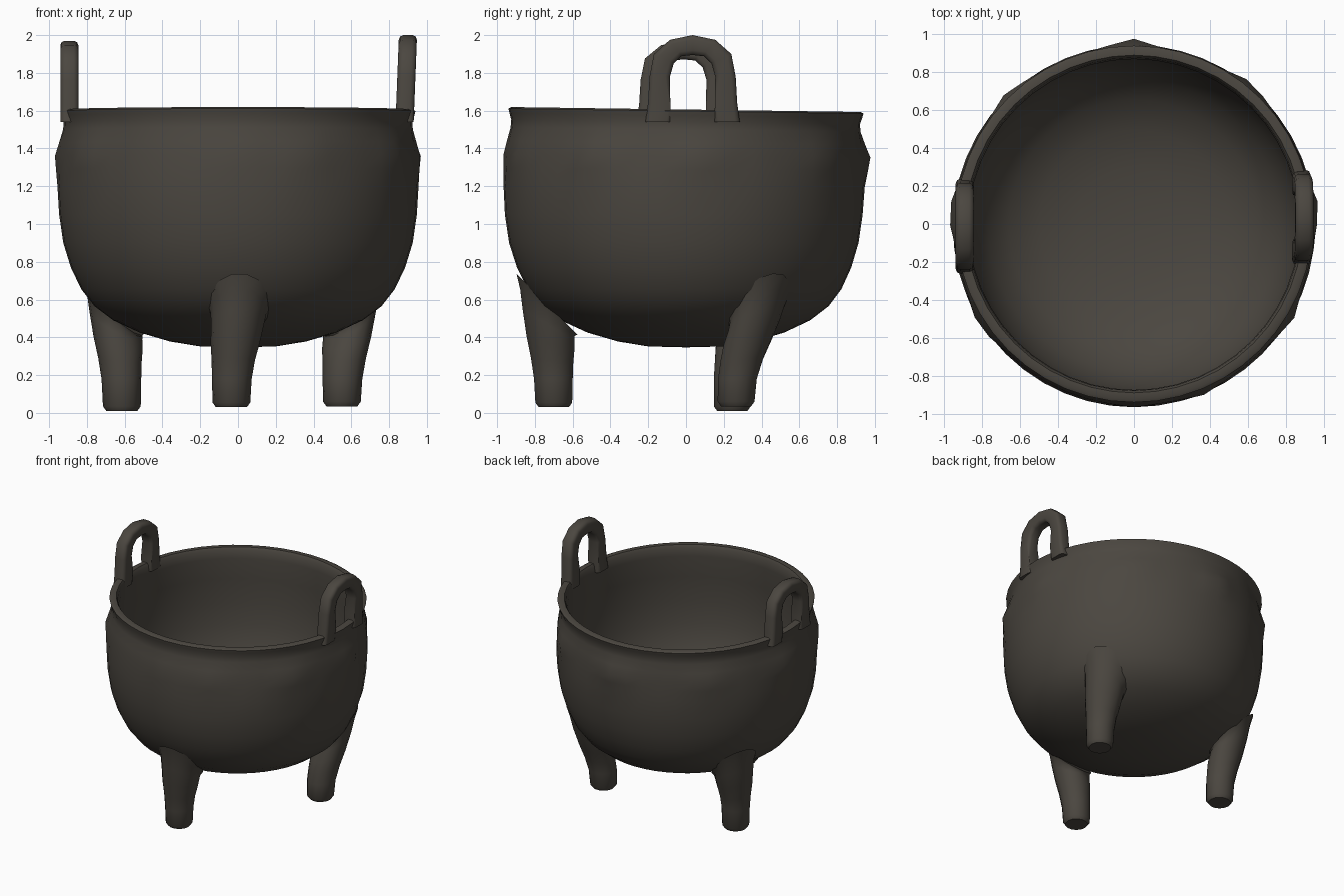
import bpy, bmesh, math
from mathutils import Vector

if "Cube" in bpy.data.objects:
    bpy.data.objects.remove(bpy.data.objects["Cube"])

bronze = bpy.data.materials.new("dark bronze")
bronze.diffuse_color = (0.07, 0.062, 0.051, 1)
bronze.use_nodes = True
bronze.node_tree.nodes["Principled BSDF"].inputs["Base Color"].default_value = bronze.diffuse_color


def finish(bm, name, angle=50):
    bmesh.ops.recalc_face_normals(bm, faces=bm.faces)
    me = bpy.data.meshes.new(name)
    bm.to_mesh(me)
    bm.free()
    me.materials.append(bronze)
    ob = bpy.data.objects.new(name, me)
    bpy.context.collection.objects.link(ob)
    bpy.ops.object.select_all(action='DESELECT')
    ob.select_set(True)
    bpy.context.view_layer.objects.active = ob
    bpy.ops.object.shade_smooth_by_angle(angle=math.radians(angle))
    return ob


def skin(bm, rings, closed=True):
    # join neighbouring rings of vertices with quads
    n = len(rings[0])
    for a, b in zip(rings, rings[1:]):
        for i in range(n):
            j = (i + 1) % n
            bm.faces.new((a[i], a[j], b[j], b[i]))


# Bowl: one lathed profile, outside up over the lip and down the inside
outer = [(0.2, 0.352), (0.36, 0.378), (0.52, 0.425), (0.66, 0.49), (0.76, 0.565),
         (0.83, 0.655), (0.885, 0.77), (0.925, 0.9), (0.947, 1.05), (0.955, 1.2),
         (0.95, 1.29), (0.947, 1.36), (0.938, 1.43), (0.925, 1.5), (0.923, 1.54),
         (0.934, 1.575), (0.94, 1.598)]
inner = [(0.925, 1.606), (0.89, 1.605), (0.878, 1.585), (0.872, 1.52), (0.885, 1.35),
         (0.89, 1.15), (0.875, 0.98), (0.84, 0.82), (0.77, 0.68), (0.66, 0.57),
         (0.5, 0.49), (0.3, 0.445), (0.12, 0.43)]
SEG = 48
# (angle, strength) of the worn lugs around the shoulder
lugs = [(5, .035), (50, .03), (91, .038), (134, .025), (176, .035),
        (213, .03), (270, .012), (292, .02), (329, .03)]

bm = bmesh.new()
rings = []
for k, (r, z) in enumerate(outer + inner):
    ring = []
    for i in range(SEG):
        a = 2 * math.pi * i / SEG
        rr = r
        if k < len(outer):
            for deg, s in lugs:
                d = (math.degrees(a) - deg + 180) % 360 - 180
                rr += s * math.exp(-(d / 6) ** 2 - ((z - 1.35) / 0.085) ** 2)
        y = rr * math.sin(a) - 0.012 * math.sin(math.pi * min(1, max(0, (1.6 - z) / 1.2)))
        tilt = -0.014 * y * max(0, (z - 1.0) / 0.6)
        ring.append(bm.verts.new((rr * math.cos(a), y, z + tilt)))
    rings.append(ring)
skin(bm, rings)
for ring, z in ((rings[0], 0.347), (rings[-1], 0.427)):
    c = bm.verts.new((0, 0, z))
    for i in range(SEG):
        bm.faces.new((ring[i], ring[(i + 1) % SEG], c))
finish(bm, "bowl", 55)


# Legs: lofted rings, the topmost tilted to follow the underside of the bowl
def leg(name, foot, top, z0):
    foot, top = Vector(foot), Vector(top)
    out = top.normalized()
    steps = [(z0, 0, .082, 0), (z0 + .025, 0, .1, 0), (0.18, .06, .105, 0),
             (0.28, .25, .115, .1), (0.37, .5, .13, .3),
             (0.465, .8, .14, .6), (0.53, .95, .148, .85), (0.575, 1.03, .165, 1.0)]
    bm = bmesh.new()
    rings = []
    for z, t, r, slope in steps:
        c = foot.lerp(top, t)
        ring = []
        for i in range(14):
            a = 2 * math.pi * i / 14
            p = Vector((math.cos(a), math.sin(a))) * r
            ring.append(bm.verts.new((c.x + p.x, c.y + p.y, z + slope * p.dot(out))))
        rings.append(ring)
    skin(bm, rings)
    bm.faces.new(rings[0])
    bm.faces.new(rings[-1])
    finish(bm, name)


leg("front_leg", (-0.035, -0.70), (0.005, -0.735), 0.03)
leg("back_left_leg", (-0.615, 0.245), (-0.655, 0.325), 0.01)
leg("back_right_leg", (0.55, 0.265), (0.60, 0.385), 0.035)


# Handles: flat upright loops rising from the rim
def handle(name, side, cy, x_low, x_top, z_top):
    half = [((0.25, 1.54), (0.115, 1.54)), ((0.236, 1.64), (0.118, 1.64)),
            ((0.228, 1.78), (0.12, 1.78)), ((0.205, 1.9), (0.1, 1.85)),
            ((0.12, 1.975), (0.06, 1.888)), ((0, 2.0), (0, 1.895))]
    path = [((-o[0], o[1]), (-i[0], i[1])) for o, i in half] + half[-2::-1]
    bm = bmesh.new()
    rings = []
    for o, i in path:
        ring = []
        for (y, z), dx in ((o, -.048), (o, .048), (i, .048), (i, -.048)):
            t = (z - 1.54) / 0.46
            x = x_low + (x_top - x_low) * t + dx
            ring.append(bm.verts.new((side * x, cy + y, z + (z_top - 2) * t)))
        rings.append(ring)
    skin(bm, rings)
    bm.faces.new(rings[0])
    bm.faces.new(rings[-1])
    # round the long edges of the loop
    bm.edges.ensure_lookup_table()
    long_edges = [e for r, s in zip(rings, rings[1:]) for a, b in zip(r, s)
                  for e in a.link_edges if e.other_vert(a) is b]
    bmesh.ops.bevel(bm, geom=long_edges, offset=0.024, segments=2,
                    profile=0.5, affect='EDGES')
    finish(bm, name)


handle("right_handle", 1, 0.035, 0.882, 0.9, 2.0)
handle("left_handle", -1, -0.012, 0.892, 0.893, 1.97)
